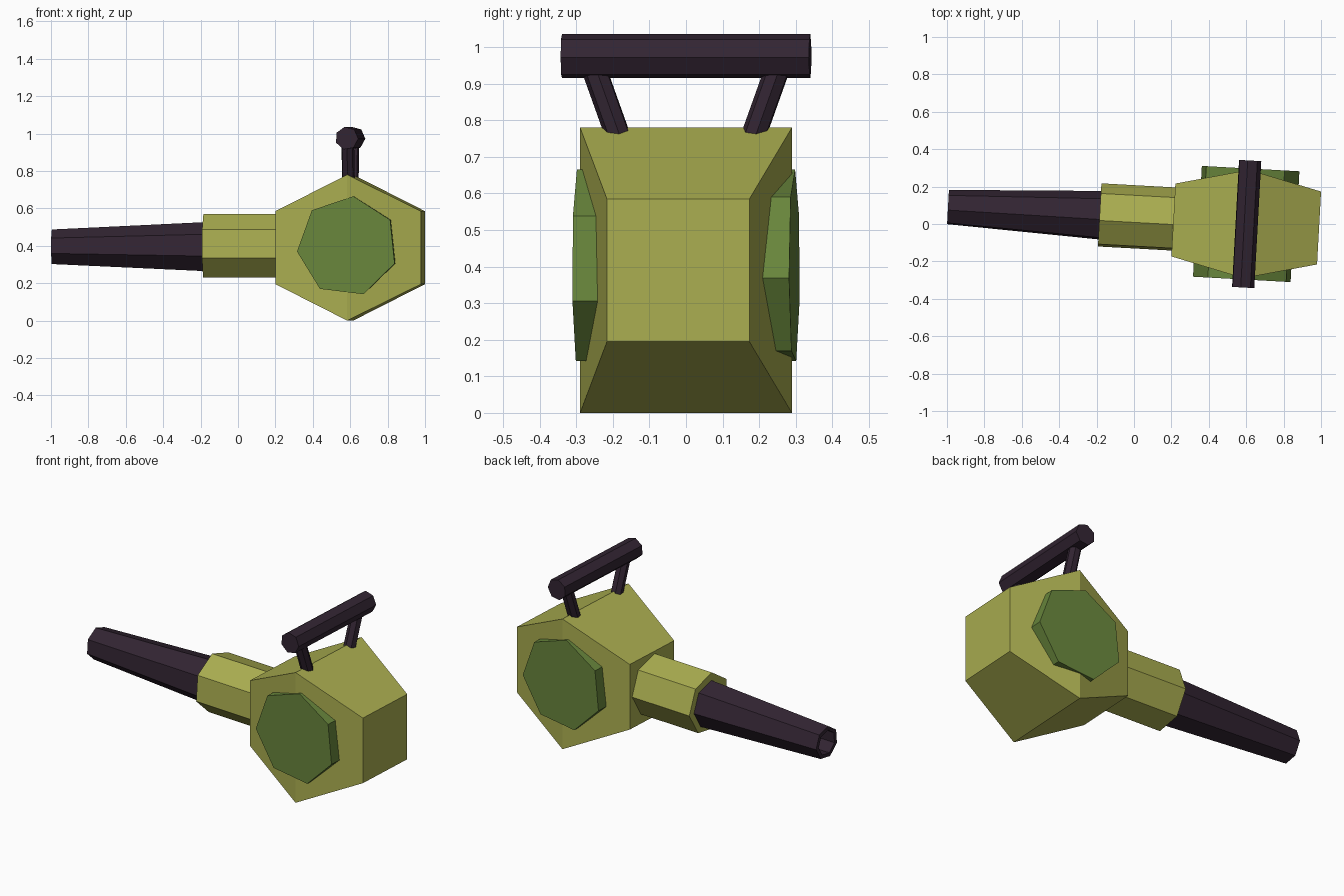
import bpy, bmesh
from math import cos, sin, radians, tau
from mathutils import Matrix, Vector

if "Cube" in bpy.data.objects:
    bpy.data.objects.remove(bpy.data.objects["Cube"])

X, Y, Z = Vector((1, 0, 0)), Vector((0, 1, 0)), Vector((0, 0, 1))
# the whole tool is turned slightly about the vertical through the body
PLACE = Matrix.Translation((0.6, 0, 0)) @ Matrix.Rotation(-0.055, 4, 'Z')


def material(name, rgb):
    m = bpy.data.materials.new(name)
    m.diffuse_color = (*rgb, 1)
    m.use_nodes = True
    m.node_tree.nodes["Principled BSDF"].inputs["Base Color"].default_value = m.diffuse_color
    return m


yellow = material("olive_yellow", (0.40, 0.42, 0.08))
green = material("green", (0.14, 0.24, 0.045))
dark = material("dark_plastic", (0.032, 0.018, 0.032))


def ring(centre, radius, e1, e2, phase, n=7):
    """Regular polygon in the plane of e1, e2."""
    return [Vector(centre) + radius * (cos(a) * e1 + sin(a) * e2)
            for a in (radians(phase) + tau * i / n for i in range(n))]


def loft(name, rings, mat):
    """Closed flat-faced skin through rings with equal point counts."""
    bm = bmesh.new()
    rows = [[bm.verts.new(p) for p in r] for r in rings]
    n = len(rows[0])
    for a, b in zip(rows, rows[1:]):
        for i in range(n):
            j = (i + 1) % n
            bm.faces.new((a[i], a[j], b[j], b[i]))
    bm.faces.new(rows[0])
    bm.faces.new(rows[-1])
    bmesh.ops.recalc_face_normals(bm, faces=bm.faces)
    me = bpy.data.meshes.new(name)
    bm.to_mesh(me)
    bm.free()
    me.transform(PLACE)
    me.materials.append(mat)
    ob = bpy.data.objects.new(name, me)
    bpy.context.collection.objects.link(ob)


# motor body: three rectangles, widest in the middle
loft("body", [[Vector((u, sy * w, 0.39 + sz * h))
               for sy, sz in ((-1, -1), (1, -1), (1, 1), (-1, 1))]
              for u, w, h in ((-0.39, 0.195, 0.195), (0, 0.29, 0.39), (0.39, 0.195, 0.195))],
     yellow)

# seven-sided side covers, one turned half round from the other
for s, side in ((-1, "front"), (1, "back")):
    loft(side + "_cover", [ring((0, s * v, 0.397), 0.27, -s * X, Z, 83)
                           for v in (0.18, 0.297)], green)

# neck and tapering hollow nozzle
loft("neck", [ring((u, 0, 0.397), 0.175, Z, -Y, 8) for u in (-0.3, -0.785)], yellow)
loft("nozzle", [ring((u, 0, 0.393), r, Z, -Y, 8)
                for u, r in ((-0.75, 0.136), (-1.597, 0.095), (-1.597, 0.072), (-1.48, 0.074))],
     dark)

# carrying handle: cross bar on two leaning posts
loft("handle_bar", [ring((0, v, 0.975), 0.062, Z, X, -10) for v in (-0.34, 0.34)], dark)
for s, side in ((-1, "front"), (1, "back")):
    low, high = Vector((0, s * 0.183, 0.75)), Vector((0, s * 0.258, 0.96))
    across = (high - low).normalized().cross(X)
    loft(side + "_handle_post", [ring(p, 0.035, X, across, 10) for p in (low, high)], dark)
